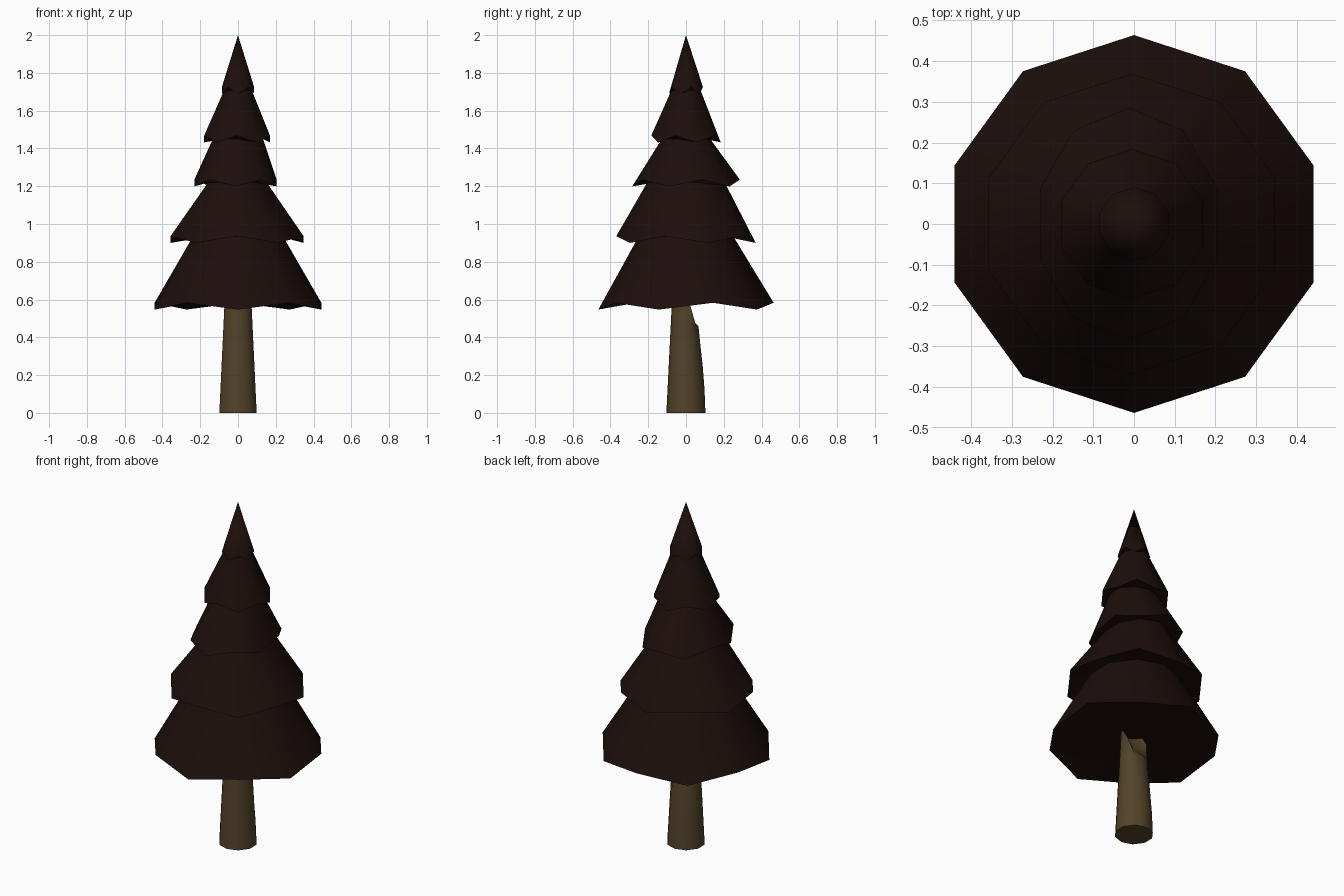
import bpy, bmesh, math

if "Cube" in bpy.data.objects:
    bpy.data.objects.remove(bpy.data.objects["Cube"])

SIDES = 10
ANGLES = [math.radians(-90 + 36 * i) for i in range(SIDES)]


def bridge(bm, lower, upper):
    for i in range(SIDES):
        j = (i + 1) % SIDES
        bm.faces.new((lower[i], lower[j], upper[j], upper[i]))


def fan(bm, ring, co):
    tip = bm.verts.new(co)
    for i in range(SIDES):
        bm.faces.new((ring[i], ring[(i + 1) % SIDES], tip))


def finish(bm, name, colour):
    bmesh.ops.recalc_face_normals(bm, faces=bm.faces)
    mesh = bpy.data.meshes.new(name)
    bm.to_mesh(mesh)
    bm.free()
    mat = bpy.data.materials.new(name + "_colour")
    mat.diffuse_color = (*colour, 1)
    mat.use_nodes = True
    mat.node_tree.nodes["Principled BSDF"].inputs["Base Color"].default_value = mat.diffuse_color
    mesh.materials.append(mat)
    obj = bpy.data.objects.new(name, mesh)
    bpy.context.collection.objects.link(obj)
    bpy.ops.object.select_all(action='DESELECT')
    obj.select_set(True)
    bpy.context.view_layer.objects.active = obj
    bpy.ops.object.shade_smooth_by_angle(angle=math.radians(55))


# Crown: jagged rims alternate with tucked-in necks (x radius, y radius, x shift, mid z, zigzag)
rings = [
    (0.464, 0.464, 0.0, 0.565, -0.018),
    (0.250, 0.250, 0.0, 0.935, 0.0),
    (0.370, 0.369, -0.005, 0.918, 0.018),
    (0.163, 0.205, -0.003, 1.220, 0.0),
    (0.229, 0.285, -0.013, 1.217, -0.018),
    (0.140, 0.128, 0.0, 1.450, 0.0),
    (0.183, 0.184, -0.005, 1.450, 0.018),
    (0.077, 0.077, 0.0, 1.708, 0.0),
    (0.090, 0.090, 0.0, 1.707, -0.017),
]
bm = bmesh.new()
loops = [[bm.verts.new((dx + rx * math.cos(a), ry * math.sin(a), z + zig * (-1) ** i))
          for i, a in enumerate(ANGLES)] for rx, ry, dx, z, zig in rings]
for lower, upper in zip(loops, loops[1:]):
    bridge(bm, lower, upper)
fan(bm, loops[0], (0, 0, 0.63))
fan(bm, loops[-1], (0, 0, 2.0))
finish(bm, "crown", (0.012, 0.0045, 0.0035))

# Trunk: tapered, with the back bent inward and broken off below the crown
bm = bmesh.new()
loops = []
for t, back in [(0, 0.103), (0.27, 0.098), (0.55, 0.088), (0.8, 0.075), (1, 0.066)]:
    loop = []
    for i, a in enumerate(ANGLES):
        broken = i in (4, 5, 6)
        r = back if broken else 0.104 - 0.032 * t
        top = 0.46 if broken else 0.57 if i in (3, 7) else 0.64
        loop.append(bm.verts.new((r * math.cos(a), r * math.sin(a), t * top)))
    loops.append(loop)
for lower, upper in zip(loops, loops[1:]):
    bridge(bm, lower, upper)
bm.faces.new(loops[0])
fan(bm, loops[-1], (0, 0, 0.52))
finish(bm, "trunk", (0.085, 0.056, 0.022))
